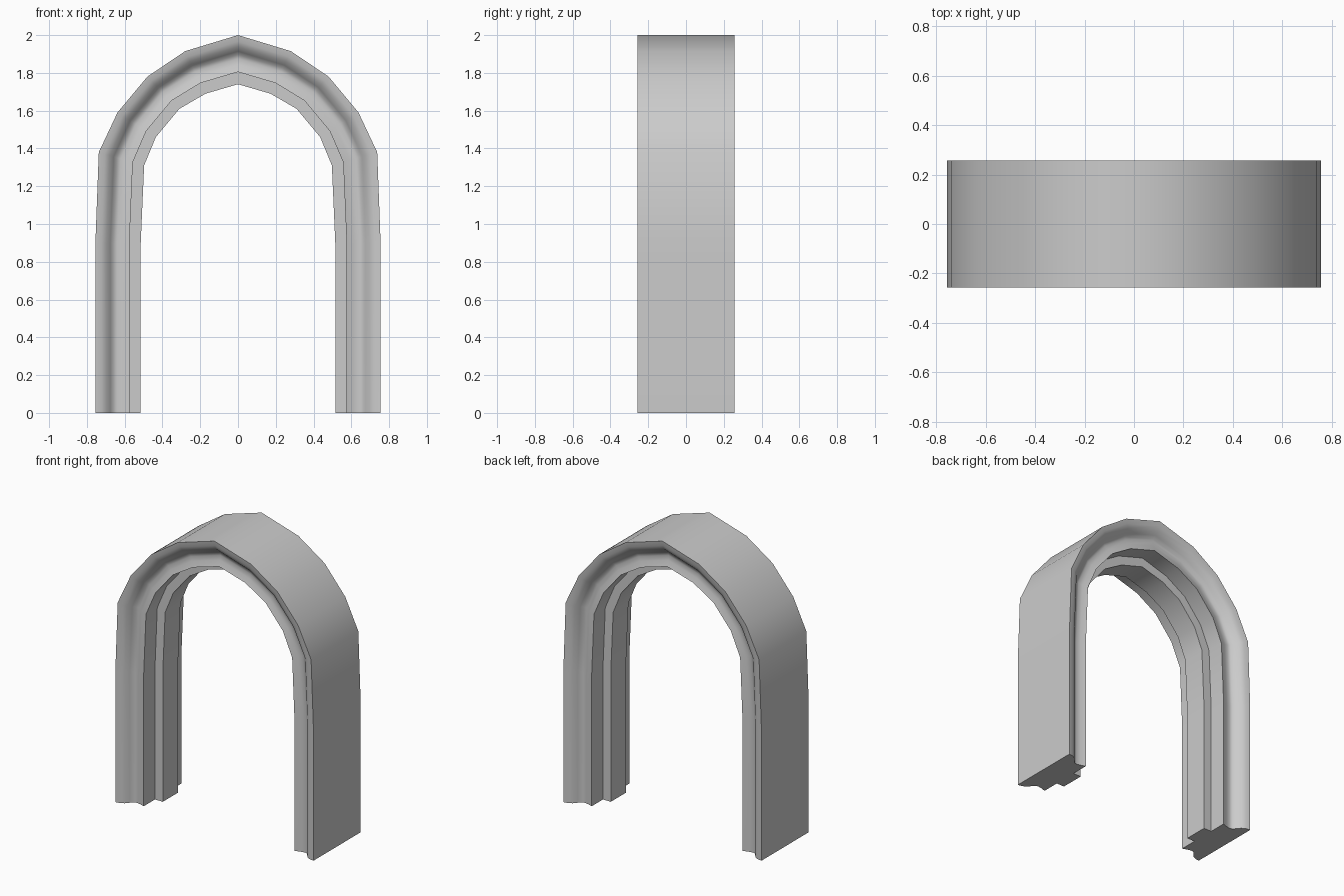
import bpy, bmesh, math

if "Cube" in bpy.data.objects:
    bpy.data.objects.remove(bpy.data.objects["Cube"])

# Half arch: matching outer and inner rail points (x, z), foot to apex
outer = [(0.755, 0), (0.755, 0.9), (0.737, 1.38), (0.638, 1.59),
         (0.48, 1.78), (0.28, 1.915), (0, 2.0)]
inner = [(0.515, 0), (0.515, 0.9), (0.497, 1.31), (0.435, 1.46),
         (0.31, 1.61), (0.172, 1.69), (0, 1.74)]

# Half moulding profile: (fraction from outer to inner rail, depth)
front = [(0, 0.257), (0.13, 0.252), (0.24, 0.238), (0.33, 0.212),
         (0.40, 0.193), (0.48, 0.188), (0.60, 0.193), (0.75, 0.206),
         (0.75, 0.083), (1.0, 0.083)]
profile = [(t, -y) for t, y in front] + [(t, y) for t, y in reversed(front)]


def mirrored(rail):
    return rail + [(-x, z) for x, z in reversed(rail[:-1])]


# Sweep the profile between the two rails
bm = bmesh.new()
rings = []
for (ox, oz), (ix, iz) in zip(mirrored(outer), mirrored(inner)):
    rings.append([bm.verts.new((ox + (ix - ox) * t, y, oz + (iz - oz) * t))
                  for t, y in profile])
n = len(profile)
for a, b in zip(rings, rings[1:]):
    for i in range(n):
        j = (i + 1) % n
        bm.faces.new((a[i], a[j], b[j], b[i]))

# Flat feet
bm.faces.new(rings[0])
bm.faces.new(rings[-1])
bmesh.ops.recalc_face_normals(bm, faces=bm.faces)

mesh = bpy.data.meshes.new("moulded_arch")
bm.to_mesh(mesh)
bm.free()
arch = bpy.data.objects.new("moulded_arch", mesh)
bpy.context.collection.objects.link(arch)
bpy.context.view_layer.objects.active = arch
arch.select_set(True)
bpy.ops.object.shade_smooth_by_angle(angle=math.radians(40))
